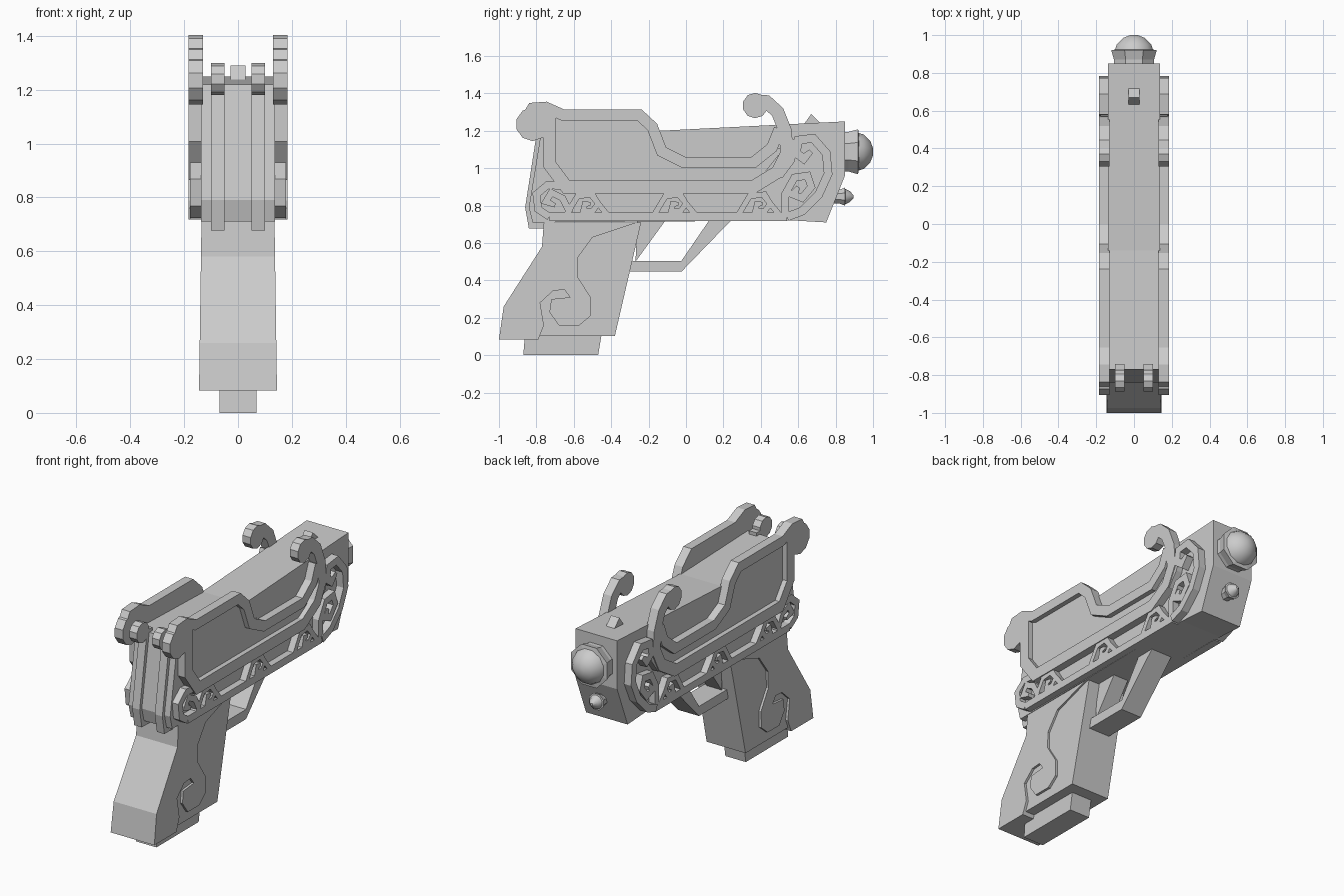
import bpy, bmesh, math
from mathutils import Vector

cube = bpy.data.objects.get("Cube")
if cube:
    bpy.data.objects.remove(cube)

grey = bpy.data.materials.new("plain_grey")
grey.use_nodes = True
COLOR = (0.6, 0.6, 0.6, 1)
grey.diffuse_color = COLOR
grey.node_tree.nodes["Principled BSDF"].inputs["Base Color"].default_value = COLOR


def finish(name, bm, smooth=False):
    bmesh.ops.recalc_face_normals(bm, faces=bm.faces)
    mesh = bpy.data.meshes.new(name)
    bm.to_mesh(mesh)
    bm.free()
    mesh.materials.append(grey)
    obj = bpy.data.objects.new(name, mesh)
    bpy.context.collection.objects.link(obj)
    if smooth:
        bpy.ops.object.select_all(action="DESELECT")
        obj.select_set(True)
        bpy.context.view_layer.objects.active = obj
        bpy.ops.object.shade_smooth_by_angle(angle=math.radians(35))
    return obj


def extrude(bm, loop, x0, x1):
    """Extrude a side outline, given in hundredths of (y, z), along x."""
    ends = [[bm.verts.new((x, y / 100, z / 100)) for y, z in loop] for x in (x0, x1)]
    for end in ends:
        bm.faces.new(end)
    for i in range(len(loop)):
        j = (i + 1) % len(loop)
        bm.faces.new((ends[0][i], ends[0][j], ends[1][j], ends[1][i]))


def prism(name, loop, x0, x1, taper=0):
    bm = bmesh.new()
    extrude(bm, loop, x0, x1)
    for v in bm.verts:
        v.co.x *= 1 - taper * v.co.z
    return finish(name, bm)


def band(name, path, width, x0, x1, tip=1.0):
    """Flat mitred strip following a side path."""
    pts = [Vector(p) for p in path]
    left, right = [], []
    for i, p in enumerate(pts):
        a = (p - pts[i - 1]).normalized() if i else None
        b = (pts[i + 1] - p).normalized() if i + 1 < len(pts) else a
        a = a or b
        t = (a + b).normalized()
        n = Vector((-t.y, t.x))
        half = width / 2 / max(0.6, t.dot(a))
        half *= tip if i + 1 == len(pts) else 1
        left.append(p + n * half)
        right.append(p - n * half)
    bm = bmesh.new()
    extrude(bm, [tuple(p) for p in left + right[::-1]], x0, x1)
    return finish(name, bm)


def disc(name, y, z, r, x0, x1, sides=10):
    ring = [(y + r * math.cos((i + 0.5) * math.tau / sides),
             z + r * math.sin((i + 0.5) * math.tau / sides)) for i in range(sides)]
    return prism(name, ring, x0, x1)


def lathe(name, profile, z, sides, smooth=False):
    """Turn a profile of (radius, y) around the barrel direction."""
    bm = bmesh.new()
    rings = []
    for r, y in profile:
        rings.append([bm.verts.new((r * math.cos((i + 0.5) * math.tau / sides), y,
                                    z + r * math.sin((i + 0.5) * math.tau / sides)))
                      for i in range(sides)])
    for a, b in zip(rings, rings[1:]):
        for i in range(sides):
            j = (i + 1) % sides
            bm.faces.new((a[i], a[j], b[j], b[i]))
    bm.faces.new(rings[0])
    bm.faces.new(rings[-1])
    return finish(name, bm, smooth)


# Main body
prism("body", [(-77, 122), (-14, 120), (85, 125), (85, 96), (75, 71), (58, 72),
               (-82, 71), (-84, 79)], -0.138, 0.138)
prism("front_sight", [(62, 122), (67, 129), (72, 124), (70, 121)], -0.028, 0.028)

# Muzzle and the smaller nozzle below it
lathe("muzzle_collar", [(.115, .84), (.115, .87), (.13, .92), (.1, .925)], 1.088, 8)
lathe("muzzle_dome", [(.105, .92), (.095, .95), (.06, .985), (.02, 1)], 1.088, 12, True)
lathe("nozzle_collar", [(.04, .78), (.04, .82), (.052, .85), (.04, .852)], .848, 8)
lathe("nozzle_dome", [(.042, .85), (.03, .875), (.008, .895)], .848, 10, True)

# Grip: narrow core, wider rear shell with a curled edge, magazine foot
prism("grip_core", [(-76, 71), (-76, 58), (-92, 26), (-90, 10.4), (-38, 10.4), (-24, 71)],
      -0.13, 0.13, 0.06)
prism("grip_shell", [(-76, 71), (-77, 58), (-97.5, 26), (-100, 8.3), (-79, 8.3), (-76, 16),
                     (-78, 28), (-71, 34.5), (-65, 35), (-62, 31), (-72, 30), (-73, 23),
                     (-68, 16), (-57, 16), (-51, 21), (-51, 31), (-58, 42), (-58, 52),
                     (-50, 63), (-26, 71)], -0.146, 0.146, 0.1)
prism("magazine_foot", [(-86, 12), (-87, 0), (-47, 0), (-45, 12)], -0.068, 0.068)

# Trigger guard and trigger web
prism("trigger_guard", [(13, 73), (-2.4, 50.5), (-29, 50.5), (-30, 44.7), (-2.4, 44.7), (25, 73)],
      -0.07, 0.07)
prism("trigger", [(-26, 73), (-11, 72), (-27, 50)], -0.05, 0.05)

for side, s in (("left", 1), ("right", -1)):
    inner, outer = s * 0.13, s * 0.184

    # Rear rib with rounded top
    prism(side + "_rear_rib", [(-74, 124), (-79, 124), (-86, 79), (-84, 67.7), (-76, 67.7)],
          s * 0.05, s * 0.1)
    disc(side + "_rear_rib_curl", -83, 124, 6, s * 0.05, s * 0.1)

    # Raised side plate and its rims
    prism(side + "_side_plate", [(-72, 128), (-25, 128), (-19, 123), (-14, 109), (-1, 103),
                                 (36, 103), (46, 112), (52, 110), (36, 90), (-64, 90), (-73, 102)],
          inner, s * 0.155)
    band(side + "_upper_rim", [(-85, 127), (-82, 132), (-75, 132.5), (-66, 128.5), (-25, 128.5),
                               (-18, 122), (-13, 109), (-1, 103), (36, 103), (46, 111), (50, 121)],
         6, inner, outer)
    band(side + "_lower_rim", [(-73, 131), (-73, 102), (-64, 90), (36, 90), (49, 98), (54, 108),
                               (53, 120), (49, 130), (43, 135.5), (37, 136)], 7, inner, outer)
    disc(side + "_rear_curl", -82, 123.5, 9, inner, outer)
    disc(side + "_front_curl", 37, 133.5, 6.8, inner, outer)

    # Lower rail with its scrollwork
    low = s * 0.178
    band(side + "_rail", [(-73, 74), (54, 74)], 4.5, inner, low)
    band(side + "_rear_scroll", [(-60, 90), (-74, 91), (-80, 86), (-79, 78), (-73, 74)], 4, inner, low)
    band(side + "_rear_scroll_curl", [(-62, 76), (-66, 84), (-72, 87), (-75, 82), (-70, 80)],
         3.5, inner, low, 0.6)
    for n, y in enumerate((-54, -7, 38)):
        curl = [(-10, 75), (-4, 85), (4, 86), (7, 81), (4, 77), (-1, 77), (0, 81), (3, 81)]
        band(f"{side}_small_scroll_{n + 1}", [(y + a, z) for a, z in curl], 3, inner, low, 0.6)
        band(f"{side}_scroll_brace_{n + 1}", [(y + 3, 86), (y + 12, 75)], 3, inner, low)

    # Front scrollwork wrapping up beside the muzzle
    band(side + "_front_scroll", [(54, 74), (62, 77), (71, 86), (76, 97), (75, 108), (68, 116),
                                  (60, 115), (59, 108), (63, 105), (67, 109)], 4.5, inner, outer, 0.6)
    band(side + "_front_scroll_curl", [(53, 75), (53, 86), (58, 95), (65, 96), (67, 90),
                                       (62, 84), (57, 86), (60, 90)], 4, inner, low, 0.6)
    band(side + "_front_scroll_link", [(59, 115), (56, 104), (50, 96)], 4, inner, low)
